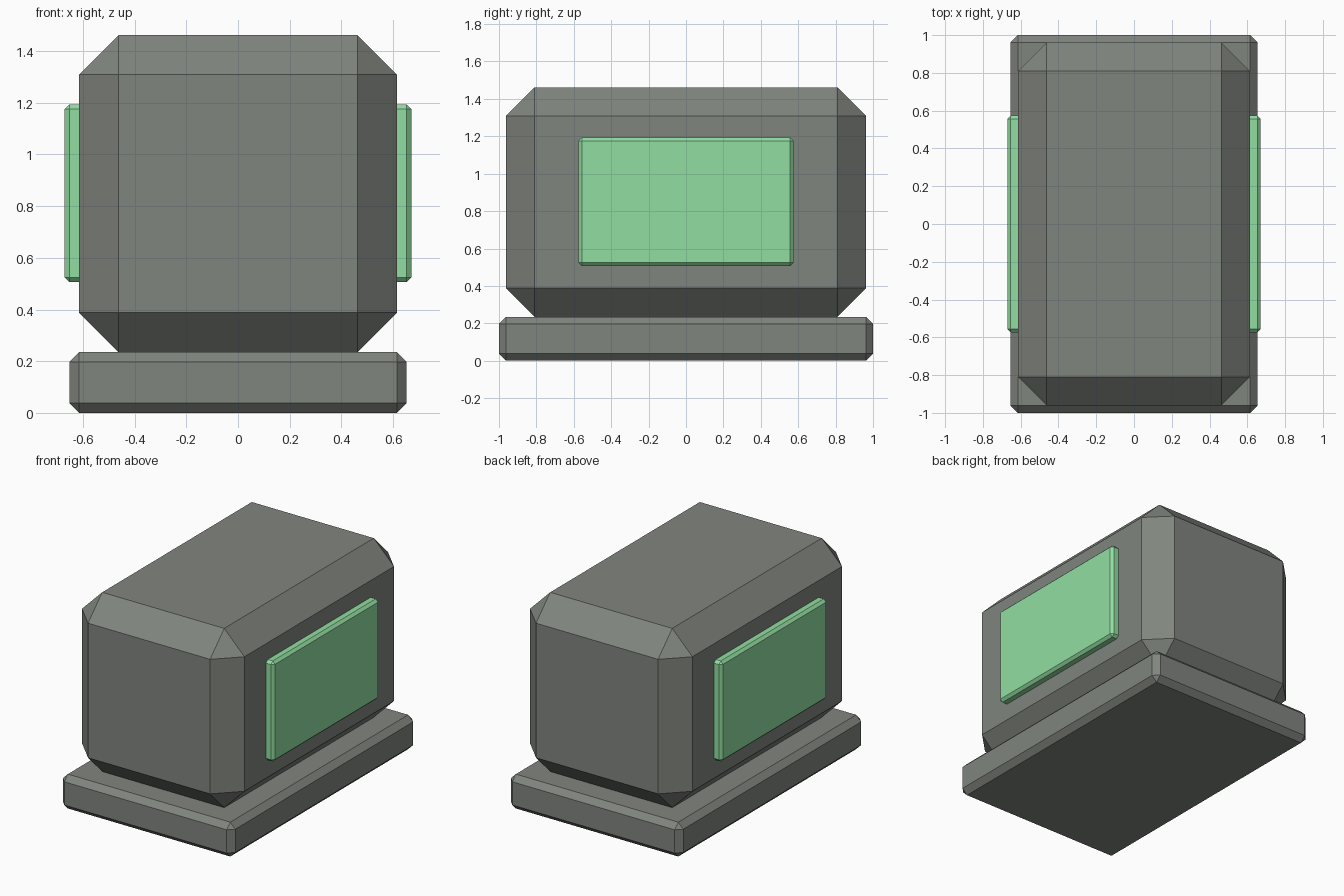
import bpy, bmesh
from mathutils import Vector

if "Cube" in bpy.data.objects:
    bpy.data.objects.remove(bpy.data.objects["Cube"])


def material(name, rgb):
    m = bpy.data.materials.new(name)
    lin = [((c / 255 + 0.055) / 1.055) ** 2.4 for c in rgb]
    m.diffuse_color = (*lin, 1)
    m.use_nodes = True
    m.node_tree.nodes["Principled BSDF"].inputs["Base Color"].default_value = m.diffuse_color
    return m


grey = material("stone_grey", (128, 133, 126))
green = material("soft_green", (146, 222, 161))


def chamfered_box(name, lo, hi, chamfer, mat):
    """Box between two corners with every edge cut flat."""
    lo, hi = Vector(lo), Vector(hi)
    mid, size = (lo + hi) / 2, hi - lo
    bm = bmesh.new()
    bmesh.ops.create_cube(bm, size=1)
    for v in bm.verts:
        v.co = mid + v.co * size
    bmesh.ops.bevel(bm, geom=bm.edges[:], offset=chamfer, segments=1,
                    affect='EDGES', offset_type='OFFSET')
    bmesh.ops.recalc_face_normals(bm, faces=bm.faces[:])
    me = bpy.data.meshes.new(name)
    bm.to_mesh(me)
    bm.free()
    me.materials.append(mat)
    ob = bpy.data.objects.new(name, me)
    bpy.context.collection.objects.link(ob)
    return ob


# Plinth and main block
chamfered_box("base_slab", (-0.653, -1, 0), (0.653, 1, 0.235), 0.038, grey)
chamfered_box("body_block", (-0.615, -0.962, 0.235), (0.615, 0.962, 1.462), 0.153, grey)

# Raised panel on each side
for side, x in (("left", -0.615), ("right", 0.615)):
    chamfered_box(side + "_panel", (x - 0.056, -0.575, 0.506),
                  (x + 0.056, 0.575, 1.194), 0.018, green)
